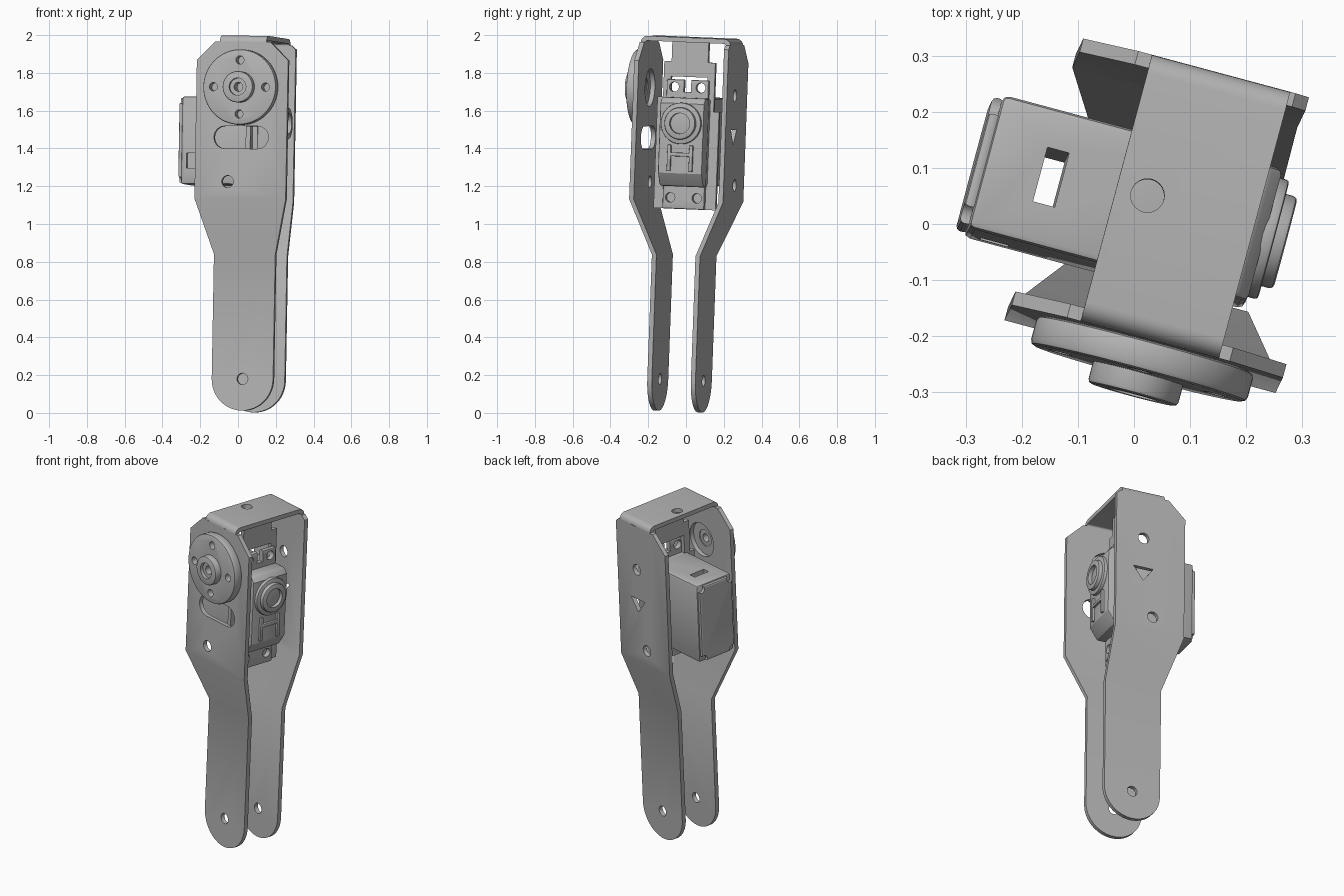
import bpy, bmesh, math
from mathutils import Vector, Matrix

cube = bpy.data.objects.get("Cube")
if cube:
    bpy.data.objects.remove(cube, do_unlink=True)

grey = bpy.data.materials.new("plain grey")
grey.use_nodes = True
grey.diffuse_color = (0.45, 0.45, 0.45, 1)
grey.node_tree.nodes["Principled BSDF"].inputs["Base Color"].default_value = (0.45, 0.45, 0.45, 1)

THICK = 0.025     # sheet thickness
OUT = 0.246       # half depth of the upper fork
LEG = 0.132       # half depth between the leg outer faces
LOW, HIGH = 0.835, 1.125   # heights of the two bends
parts = []


def finish(name, bm):
    bmesh.ops.recalc_face_normals(bm, faces=bm.faces)
    mesh = bpy.data.meshes.new(name)
    bm.to_mesh(mesh)
    bm.free()
    mesh.materials.append(grey)
    ob = bpy.data.objects.new(name, mesh)
    bpy.context.collection.objects.link(ob)
    parts.append(ob)
    return ob


def bevelled(ob, width, segments=2):
    if width:
        mod = ob.modifiers.new("bevel", 'BEVEL')
        mod.width, mod.segments = width, segments
        mod.limit_method, mod.angle_limit = 'ANGLE', math.radians(40)
        apply(ob, mod)
    return ob


def apply(ob, mod):
    bpy.context.view_layer.objects.active = ob
    bpy.ops.object.modifier_apply(modifier=mod.name)


def box(name, x, y, z, bevel=0):
    """Box from the three coordinate ranges."""
    bm = bmesh.new()
    size = [r[1] - r[0] for r in (x, y, z)]
    mid = [(r[0] + r[1]) / 2 for r in (x, y, z)]
    bmesh.ops.create_cube(bm, size=1, matrix=Matrix.Translation(mid) @ Matrix.Diagonal((*size, 1)))
    return bevelled(finish(name, bm), bevel)


def cyl(name, centre, axis, r, depth, bevel=0, sides=40):
    bm = bmesh.new()
    turn = Vector((0, 0, 1)).rotation_difference(Vector(axis)).to_matrix().to_4x4()
    bmesh.ops.create_cone(bm, cap_ends=True, segments=sides, radius1=r, radius2=r, depth=depth,
                          matrix=Matrix.Translation(centre) @ turn)
    return bevelled(finish(name, bm), bevel)


def prism(name, pts, along, start, end):
    """Extrude a closed outline; 'along' is the axis index that gets the depth."""
    bm = bmesh.new()

    def place(p, d):
        c = list(p)
        c.insert(along, d)
        return bm.verts.new(c)
    face = bm.faces.new([place(p, start) for p in pts])
    new = bmesh.ops.extrude_face_region(bm, geom=[face])["geom"]
    shift = [0, 0, 0]
    shift[along] = end - start
    bmesh.ops.translate(bm, vec=shift, verts=[v for v in new if isinstance(v, bmesh.types.BMVert)])
    return finish(name, bm)


def cut(ob, *cutters):
    for c in cutters:
        mod = ob.modifiers.new("cut", 'BOOLEAN')
        mod.operation, mod.object, mod.solver = 'DIFFERENCE', c, 'EXACT'
        apply(ob, mod)
        parts.remove(c)
        bpy.data.objects.remove(c, do_unlink=True)
    return ob


def hole(x, y, z, r, axis=(0, 1, 0), depth=0.1):
    return cyl("cutter", (x, y, z), axis, r, depth, sides=24)


def arc(cx, cz, r, a0, a1, n):
    return [(cx + r * math.cos(math.radians(a0 + (a1 - a0) * i / n)),
             cz + r * math.sin(math.radians(a0 + (a1 - a0) * i / n))) for i in range(n + 1)]


def arm(name, side, right_side):
    """Bent fork arm: rounded leg, sloping part, wide upper part."""
    leg = 0.168
    top = [(-0.25, HIGH), (-0.25, 1.86), (-0.15, 1.957)] + right_side
    foot = arc(0, 0.007 + leg, leg, 180, 360, 24)
    sections = [foot + [(leg, LOW), (-leg, LOW)],
                [(-leg, LOW), (leg, LOW), right_side[-1], top[0]], top]
    bm = bmesh.new()
    for pts in sections:
        bm.faces.new([bm.verts.new((x, side * (LEG if z < 1 else OUT), z)) for x, z in pts])
    bmesh.ops.remove_doubles(bm, verts=bm.verts, dist=1e-5)
    new = bmesh.ops.extrude_face_region(bm, geom=bm.faces[:])["geom"]
    bmesh.ops.translate(bm, vec=(0, -side * THICK, 0),
                        verts=[v for v in new if isinstance(v, bmesh.types.BMVert)])
    return cut(finish(name, bm), hole(0, side * LEG, 0.175, 0.03))


# Fork arms with their holes and windows
front = arm("front_arm", -1, [(0.15, 1.957), (0.25, 1.86), (0.25, HIGH)])
slot = arc(0.09, 1.45, 0.06, -90, 90, 8) + arc(-0.09, 1.45, 0.06, 90, 270, 8)
cut(front, prism("cutter", slot, 1, -0.3, -0.2), hole(-0.07, -OUT, 1.215, 0.032),
    hole(0, -OUT, 1.715, 0.1))
back = arm("back_arm", 1, [(0.14, 1.957), (0.165, 1.935), (0.165, HIGH)])
cut(back, hole(0, OUT, 1.69, 0.032), hole(-0.06, OUT, 1.215, 0.032),
    prism("cutter", [(-0.06, 1.51), (0.06, 1.51), (0, 1.43)], 1, 0.2, 0.3))

# Top bridge with rounded bends
r, z0 = 0.035, 1.955
inner = OUT - THICK
outer_line = arc(OUT - r, z0, r, 0, 90, 6) + arc(r - OUT, z0, r, 90, 180, 6)
inner_line = arc(r - OUT, z0, r - THICK, 180, 90, 6) + arc(OUT - r, z0, r - THICK, 90, 0, 6)
bridge = prism("top_bridge", outer_line + inner_line, 0, -0.125, 0.13)
cut(bridge, hole(-0.068, 0, 1.98, 0.03, (0, 0, 1)))

# Inner mounting plate with hanging tab
prism("mounting_plate", [(-0.17, 1.08), (0.17, 1.08), (0.17, 1.6), (0.1, 1.6), (0.1, 1.67),
                         (-0.1, 1.67), (-0.17, 1.67)], 0, 0.005, 0.03)
box("hanging_tab", (0.005, 0.03), (-0.1, 0.1), (1.78, 1.97))
for s in (-1, 1):
    box("tab_strut", (0.005, 0.03), (s * 0.12 - 0.02, s * 0.12 + 0.02), (1.6, 1.86))

# Round horn on the front arm
disc = cyl("horn_disc", (0, -0.273, 1.715), (0, 1, 0), 0.2, 0.054, 0.01, 64)
cut(disc, *[hole(0.143 * x, -0.273, 1.715 + 0.143 * z, 0.022)
            for x, z in ((1, 0), (-1, 0), (0, 1), (0, -1))], hole(0, -0.273, 1.715, 0.05))
hub = cyl("horn_hub", (0, -0.295, 1.715), (0, 1, 0), 0.083, 0.088, 0.008, 48)
cut(hub, hole(0, -0.345, 1.715, 0.046, depth=0.05), hole(0, -0.3, 1.715, 0.024, depth=0.2))

# Motor case, end cap and flange
case = box("motor_case", (-0.36, 0.06), (-0.125, 0.12), (1.205, 1.67), 0.012)
cut(case, box("cutter", (-0.26, -0.22), (-0.05, 0.05), (1.1, 1.8)),
    box("cutter", (-0.33, -0.28), (-0.2, -0.1), (1.29, 1.37)))
cap = box("motor_end_cap", (-0.377, -0.355), (-0.118, 0.113), (1.212, 1.663), 0.008)
cut(cap, *[hole(-0.37, y, z, 0.022, (1, 0, 0), 0.05) for y in (-0.105, 0.1) for z in (1.225, 1.65)])
flange = box("motor_flange", (0.03, 0.06), (-0.115, 0.115), (1.08, 1.765), 0.008)
cut(flange, *[hole(0.04, y, z, 0.026, (1, 0, 0)) for y in (-0.073, 0.073) for z in (1.14, 1.725)],
    box("cutter", (0, 0.1), (-0.02, 0.02), (1.7, 1.8)))

# Gear housing: sloped foot, stepped boss and raised frame
housing = prism("gear_housing", [(0.05, 1.2), (0.11, 1.2), (0.155, 1.27), (0.155, 1.64),
                                 (0.13, 1.67), (0.05, 1.67)], 1, -0.122, 0.122)
bevelled(housing, 0.012)
cyl("boss_base", (0.155, 0, 1.535), (1, 0, 0), 0.11, 0.036, 0.006)
boss = cyl("output_boss", (0.16, 0, 1.535), (1, 0, 0), 0.085, 0.07, 0.008)
cut(boss, hole(0.195, 0, 1.535, 0.055, (1, 0, 0), 0.06))
for s in (-1, 1):
    box("raised_rib", (0.14, 0.168), (s * 0.06 - 0.01, s * 0.06 + 0.01), (1.28, 1.42), 0.004)
box("raised_bar", (0.14, 0.168), (-0.06, 0.06), (1.36, 1.38), 0.004)

# Stand the whole assembly in its slightly turned and leaning pose
up = Vector((0.018, 0.037, 1)).normalized()
across = Vector((math.cos(math.radians(15)), -math.sin(math.radians(15)), 0))
across = (across - up * across.dot(up)).normalized()
depth = up.cross(across)
pose = Matrix((across, depth, up)).transposed().to_4x4()
pose.translation = (0.054, -0.0405, 0)

bpy.ops.object.select_all(action='DESELECT')
for ob in parts:
    ob.matrix_world = pose
    ob.select_set(True)
bpy.context.view_layer.objects.active = parts[0]
bpy.ops.object.shade_smooth_by_angle(angle=math.radians(30))
